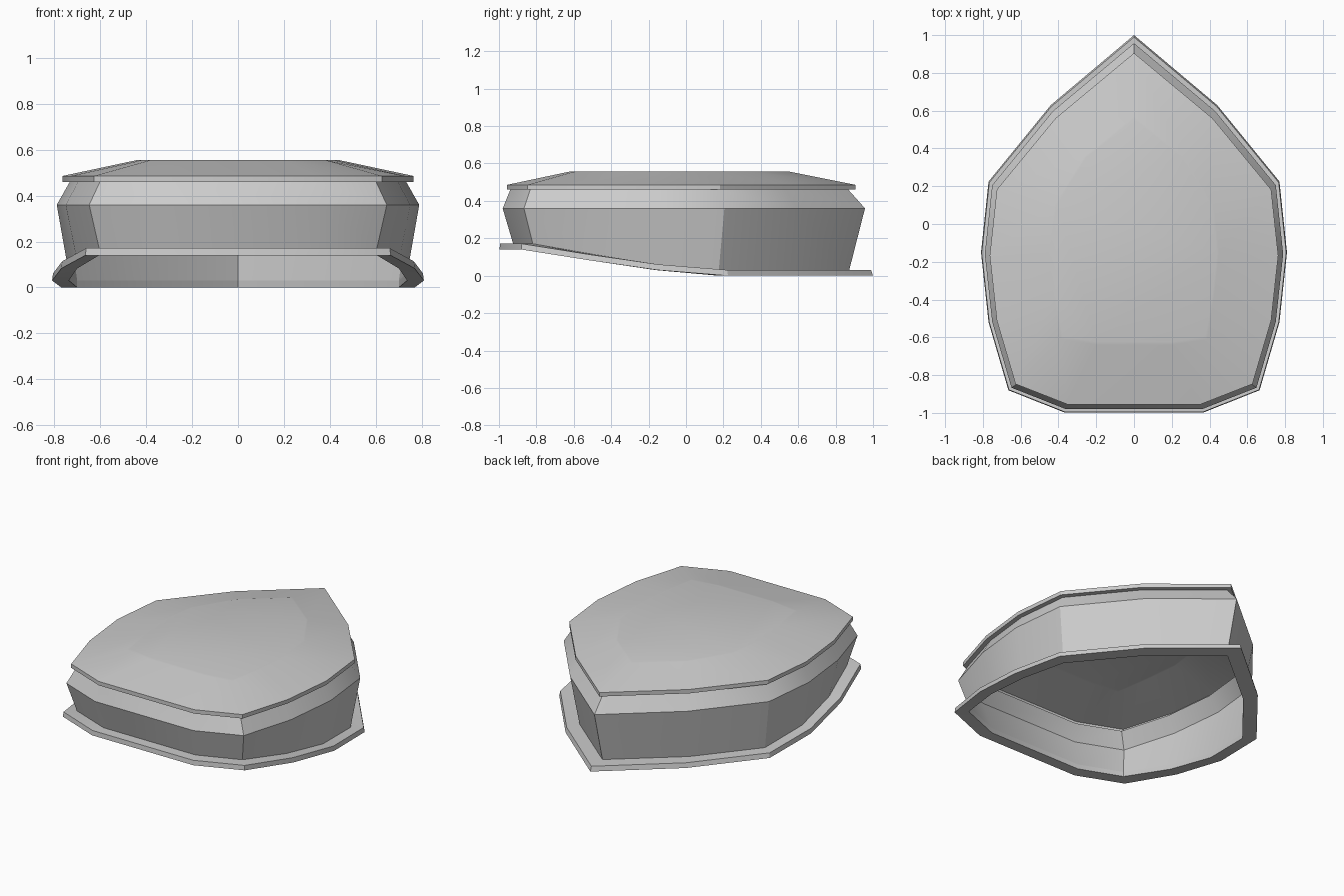
import bpy, bmesh

if "Cube" in bpy.data.objects:
    bpy.data.objects.remove(bpy.data.objects["Cube"])

# right half of the shield-shaped outline, back tip to front edge
HALF = [(0, 1), (.44, .63), (.77, .225), (.81, -.15), (.77, -.52), (.665, -.88), (.37, -.997)]
PLATEAU = [(0, .57), (.26, .36), (.42, .10), (.45, -.155), (.425, -.38), (.388, -.61), (.20, -.64)]
# underside height at each outline point: flat at the back, lifting at the front
LIFT = [0, 0, 0, .03, .083, .14, .14]


def ring(sx=1, sy=1, dy=0, z=0, pts=HALF):
    """Closed loop scaled from a half outline; z is a number or a list."""
    zs = z if isinstance(z, list) else [z] * len(pts)
    right = [(x * sx, y * sy + dy, h) for (x, y), h in zip(pts, zs)]
    return right + [(-x, y, h) for x, y, h in reversed(right[1:])]


def loft(name, rings, cap=False, closed=False, angle=30):
    bm = bmesh.new()
    loops = [[bm.verts.new(p) for p in r] for r in rings]
    pairs = list(zip(loops, loops[1:]))
    if closed:
        pairs.append((loops[-1], loops[0]))
    n = len(loops[0])
    for a, b in pairs:
        for i in range(n):
            j = (i + 1) % n
            # loops run clockwise seen from above
            bm.faces.new((a[i], b[i], b[j], a[j]))
    if cap:
        bm.faces.new(list(reversed(loops[-1])))
    bm.normal_update()
    me = bpy.data.meshes.new(name)
    bm.to_mesh(me)
    bm.free()
    ob = bpy.data.objects.new(name, me)
    bpy.context.collection.objects.link(ob)
    bpy.ops.object.select_all(action='DESELECT')
    ob.select_set(True)
    bpy.context.view_layer.objects.active = ob
    bpy.ops.object.shade_smooth_by_angle(angle=angle * 3.14159 / 180)
    return ob


TOP = [h + .031 for h in LIFT]
base = dict(sx=.91, sy=.90, dy=-.027)

# base flange: a thin ring following the rising underside
loft("base_flange", [
    ring(z=LIFT),
    ring(sx=.995, sy=.993, dy=-.004, z=TOP),
    ring(**base, z=TOP),
    ring(**base, z=LIFT),
], closed=True)

# body wall flares out to a waist line and tapers in to the neck, hollow inside
loft("body_wall", [
    ring(**base, z=TOP),
    ring(sx=.975, sy=.97, dy=-.013, z=.36),
    ring(sx=.905, sy=.905, dy=-.037, z=.46),
])

# lid: overhanging rim, shallow slope and flat plateau
rim = dict(sx=.943, sy=.932, dy=-.027)
loft("lid", [
    ring(sx=.905, sy=.905, dy=-.037, z=.46),
    ring(**rim, z=.46),
    ring(**rim, z=.486),
    ring(pts=PLATEAU, z=.553),
    ring(sx=.975, sy=.975, pts=PLATEAU, z=.556),
], cap=True)
